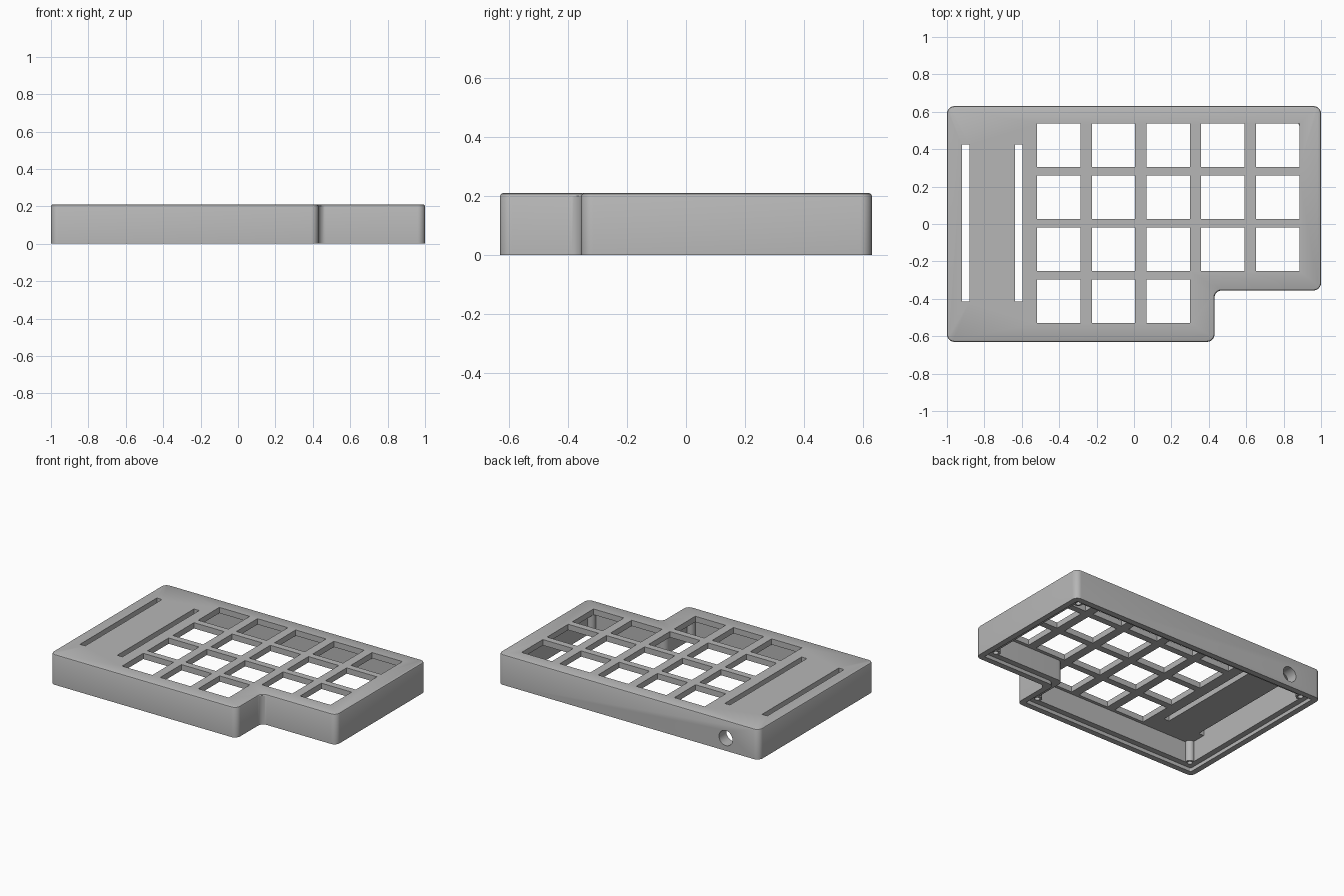
import bpy, bmesh, math
from mathutils import Matrix, Vector

if "Cube" in bpy.data.objects:
    bpy.data.objects.remove(bpy.data.objects["Cube"], do_unlink=True)

HEIGHT, CEILING, LEDGE = 0.21, 0.17, 0.025
WALL, RIM, RADIUS = 0.08, 0.04, 0.04

grey = bpy.data.materials.new("mid grey plastic")
grey.use_nodes = True
colour = (0.47, 0.47, 0.47, 1)
grey.diffuse_color = colour
grey.node_tree.nodes["Principled BSDF"].inputs["Base Color"].default_value = colour


def corners(o):
    """Corner points of the stepped outline, inset by o."""
    l, r, b, t = -1 + o, 1 - o, -0.63 + o, 0.63 - o
    nx, ny = 0.43 - o, -0.355 + o
    return [Vector(p) for p in ((l, b), (nx, b), (nx, ny), (r, ny), (r, t), (l, t))]


def outline(o, steps=8):
    """Inset outline with every corner rounded."""
    pts, out = corners(o), []
    for i, p in enumerate(pts):
        d1 = (pts[i - 1] - p).normalized()
        d2 = (pts[(i + 1) % len(pts)] - p).normalized()
        concave = i == 2
        r = RADIUS if concave else max(RADIUS - o, 0.008)
        c = p + r * (d1 + d2)
        for k in range(steps + 1):
            a = math.pi / 2 * k / steps
            out.append(c - r * (d2 * math.cos(a) + d1 * math.sin(a)))
    return out


def finish(name, bm):
    bmesh.ops.recalc_face_normals(bm, faces=bm.faces)
    mesh = bpy.data.meshes.new(name)
    bm.to_mesh(mesh)
    bm.free()
    mesh.materials.append(grey)
    obj = bpy.data.objects.new(name, mesh)
    bpy.context.collection.objects.link(obj)
    return obj


def loft(name, levels):
    """Solid through inset outlines, given as (inset, height)."""
    bm = bmesh.new()
    rings = [[bm.verts.new((p.x, p.y, z)) for p in outline(o)] for o, z in levels]
    n = len(rings[0])
    for a, b in zip(rings, rings[1:]):
        for i in range(n):
            j = (i + 1) % n
            bm.faces.new((a[i], a[j], b[j], b[i]))
    bm.faces.new(rings[0])
    bm.faces.new(rings[-1])
    return finish(name, bm)


def add_box(bm, x, y, w, d):
    """Box that passes through the top plate."""
    bmesh.ops.create_cube(bm, size=1, matrix=Matrix.Translation((x, y, HEIGHT))
                          @ Matrix.Diagonal((w, d, 0.14, 1)))


def add_cylinder(bm, centre, radius, depth, turn=Matrix()):
    bmesh.ops.create_cone(bm, cap_ends=True, segments=32, radius1=radius, radius2=radius,
                          depth=depth, matrix=Matrix.Translation(centre) @ turn)


def combine(target, other, operation):
    """Apply a boolean and discard the helper."""
    other.hide_render = True
    mod = target.modifiers.new("boolean", "BOOLEAN")
    mod.object, mod.operation, mod.solver = other, operation, "EXACT"
    bpy.context.view_layer.update()
    graph = bpy.context.evaluated_depsgraph_get()
    mesh = bpy.data.meshes.new_from_object(target.evaluated_get(graph))
    target.modifiers.clear()
    target.data = mesh
    bpy.data.objects.remove(other, do_unlink=True)


# Outer body with softened top edge, hollowed from below with a stepped rim
case = loft("case_shell", [(0, 0), (0, 0.201), (0.003, 0.207), (0.009, HEIGHT)])
cavity = loft("cavity_cutter", [(RIM, -0.02), (RIM, LEDGE), (WALL, LEDGE), (WALL, CEILING)])
combine(case, cavity, "DIFFERENCE")

# Screw posts in the outer corners, each with a blind hole
spots = [p for i, p in enumerate(corners(0.09)) if i != 2]
posts, holes = bmesh.new(), bmesh.new()
for p in spots:
    add_cylinder(posts, (p.x, p.y, (LEDGE + 0.19) / 2), 0.03, 0.19 - LEDGE)
    add_cylinder(holes, (p.x, p.y, 0.08), 0.017, 0.13)
combine(case, finish("screw_posts", posts), "UNION")
combine(case, finish("screw_hole_cutter", holes), "DIFFERENCE")

# Key openings (the short front row has three) and two long slots
openings = bmesh.new()
for row in range(4):
    for col in range(3 if row == 3 else 5):
        add_box(openings, -0.402 + 0.2925 * col, 0.42 - 0.2775 * row, 0.232, 0.232)
for x in (-0.9, -0.615):
    add_box(openings, x, 0.005, 0.04, 0.84)
combine(case, finish("opening_cutter", openings), "DIFFERENCE")

# Round cable port through the back wall
port = bmesh.new()
add_cylinder(port, (-0.746, 0.6, 0.088), 0.052, 0.2, Matrix.Rotation(math.pi / 2, 4, "X"))
combine(case, finish("port_cutter", port), "DIFFERENCE")

bpy.ops.object.select_all(action="DESELECT")
case.select_set(True)
bpy.context.view_layer.objects.active = case
bpy.ops.object.shade_smooth_by_angle(angle=math.radians(30))
